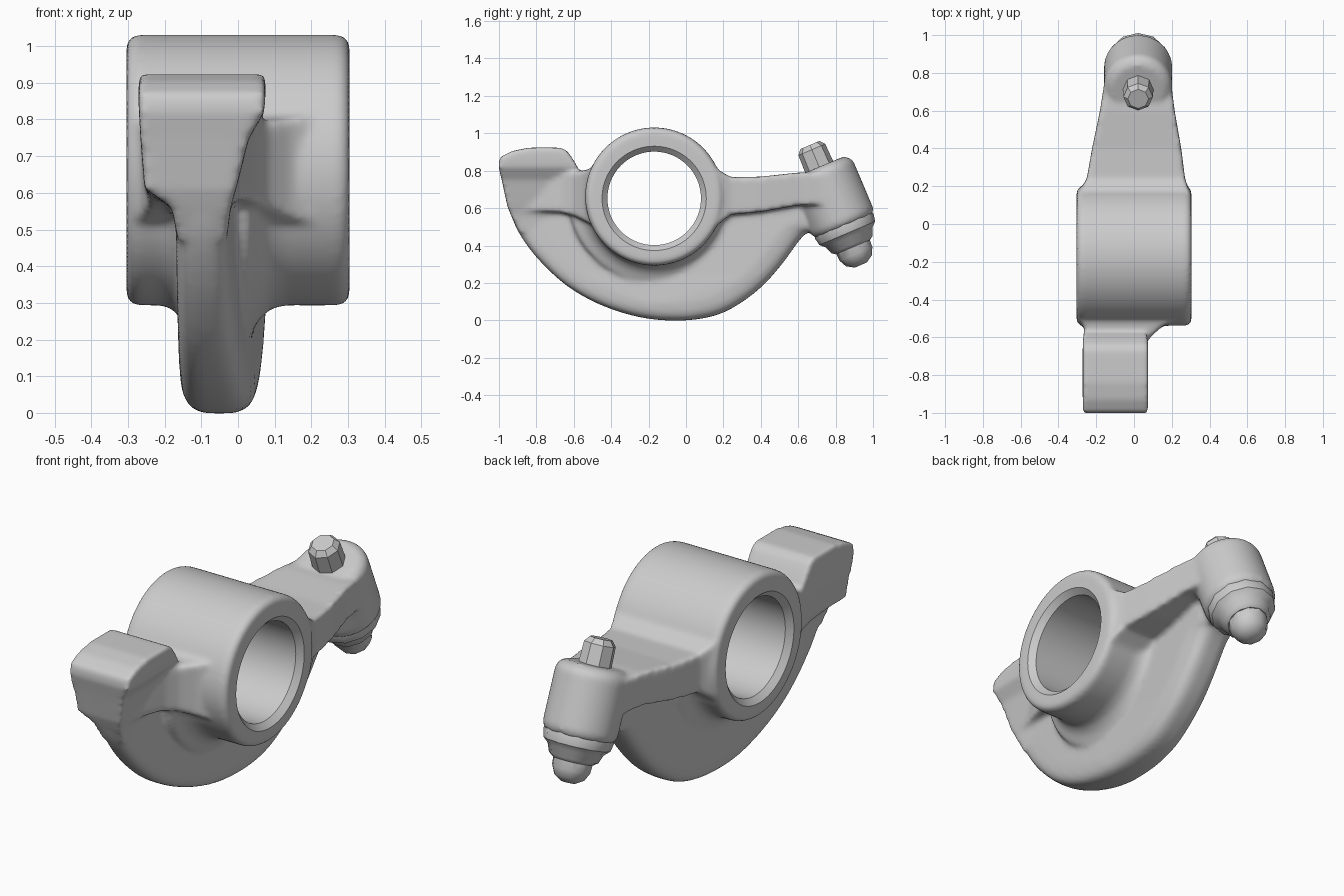
import bpy, bmesh
from math import cos, sin, tau, pi
from mathutils import Vector

if "Cube" in bpy.data.objects:
    bpy.data.objects.remove(bpy.data.objects["Cube"])

HUB_Y, HUB_Z = -0.17, 0.662


def loft(bm, rings):
    """Skin a list of equal-length point rings and cap both ends."""
    vs = [[bm.verts.new(p) for p in r] for r in rings]
    n = len(vs[0])
    faces = [bm.faces.new((a[i], a[(i + 1) % n], b[(i + 1) % n], b[i]))
             for a, b in zip(vs, vs[1:]) for i in range(n)]
    faces += [bm.faces.new(vs[0]), bm.faces.new(vs[-1])]
    bmesh.ops.recalc_face_normals(bm, faces=faces)


def curve_through(points, steps=4):
    """Smooth open curve through the points (Catmull-Rom)."""
    p = [Vector(q) for q in points]
    p = [2 * p[0] - p[1]] + p + [2 * p[-1] - p[-2]]
    out = []
    for a, b, c, d in zip(p, p[1:], p[2:], p[3:]):
        for k in range(steps):
            t = k / steps
            out.append(0.5 * (2 * b + (c - a) * t + (2 * a - 5 * b + 4 * c - d) * t ** 2
                              + (3 * b - a - 3 * c + d) * t ** 3))
    return out + [p[-2]]


def turned_x(profile, n=96, arc=None):
    """Rings about the hub axis from (x, radius); arc limits it to a sector."""
    a0, a1 = arc or (0, tau)
    steps = n if arc is None else n + 1
    angles = [a0 + (a1 - a0) * i / n for i in range(steps)]
    return [[(x, HUB_Y + r * cos(a), HUB_Z + r * sin(a)) for a in angles] for x, r in profile]


def turned_boss(profile, n):
    """Rings about the tilted boss axis from (height, radius)."""
    base = Vector((0.022, 0.784, 0.65))
    up, side = Vector((0, -0.39, 0.921)), Vector((0, 0.921, 0.39))
    return [[base + up * t + side * (r * cos(tau * i / n)) + Vector((r * sin(tau * i / n), 0, 0))
             for i in range(n)] for t, r in profile]


def make_object(name, bm):
    mesh = bpy.data.meshes.new(name)
    bm.to_mesh(mesh)
    bm.free()
    ob = bpy.data.objects.new(name, mesh)
    bpy.context.collection.objects.link(ob)
    return ob


def activate(ob):
    bpy.ops.object.select_all(action='DESELECT')
    ob.select_set(True)
    bpy.context.view_layer.objects.active = ob


body = bmesh.new()

# Hub barrel
loft(body, turned_x([(-0.304, 0.349), (-0.282, 0.369), (0.282, 0.369), (0.304, 0.349)]))

# Fillet collar between the hub and the web, lower half only
loft(body, turned_x([(-0.22, 0.365), (-0.175, 0.38), (-0.155, 0.41), (-0.14, 0.46),
                     (0.03, 0.46), (0.055, 0.41), (0.085, 0.38), (0.14, 0.365)],
                    64, (pi * 1.03, tau * 1.0)))

# Curved web with a rounded rim, leaning slightly from front to back
outline = curve_through([(-0.975, 0.70), (-0.94, 0.58), (-0.90, 0.48), (-0.83, 0.375),
                         (-0.74, 0.275), (-0.63, 0.18), (-0.50, 0.103), (-0.36, 0.047),
                         (-0.22, 0.012), (-0.08, -0.001), (0.06, 0.006), (0.19, 0.038),
                         (0.31, 0.105), (0.42, 0.195), (0.52, 0.31), (0.60, 0.42),
                         (0.65, 0.47), (0.72, 0.50), (0.75, 0.68)])
web = []
for scale, f in [(0.86, -1), (0.93, -0.93), (0.97, -0.8), (0.99, -0.62), (1, -0.35),
                 (1, 0.35), (0.99, 0.62), (0.97, 0.8), (0.93, 0.93), (0.86, 1)]:
    ring = []
    for y, z in outline:
        centre = -0.1 + 0.055 * (y + 0.95)
        half = min(0.1, 0.07 + 0.04 * (y + 0.95))
        ring.append((centre + f * half, HUB_Y + (y - HUB_Y) * scale, HUB_Z + (z - HUB_Z) * scale))
    web.append(ring)
loft(body, web)

# Rear arm and front neck: box sections along y (y, x0, x1, z0, z1)
rear_arm = [(0.02, -0.29, 0.29, 0.40, 0.90), (0.12, -0.30, 0.30, 0.46, 0.86),
            (0.18, -0.285, 0.29, 0.52, 0.80), (0.24, -0.25, 0.27, 0.565, 0.765),
            (0.40, -0.222, 0.25, 0.58, 0.768), (0.60, -0.18, 0.215, 0.615, 0.79),
            (0.76, -0.155, 0.195, 0.62, 0.79)]
front_neck = [(-0.94, -0.20, -0.025, 0.60, 0.72), (-0.80, -0.235, 0.005, 0.585, 0.75),
              (-0.66, -0.245, 0.05, 0.575, 0.78), (-0.60, -0.25, 0.085, 0.56, 0.79),
              (-0.55, -0.265, 0.14, 0.535, 0.80), (-0.51, -0.28, 0.21, 0.515, 0.81),
              (-0.45, -0.29, 0.26, 0.50, 0.82)]
for part in (rear_arm, front_neck):
    loft(body, [[(x0, y, z0), (x1, y, z0), (x1, y, z1), (x0, y, z1)]
                for y, x0, x1, z0, z1 in part])

# Contact pad: box sections up z (z, x0, x1, y0, y1)
pad = [(0.47, -0.165, -0.03, -0.89, -0.60), (0.56, -0.18, -0.02, -0.935, -0.58),
       (0.61, -0.255, -0.005, -0.955, -0.57), (0.75, -0.266, 0.03, -0.985, -0.57),
       (0.82, -0.27, 0.072, -1.002, -0.58), (0.87, -0.272, 0.075, -0.998, -0.61),
       (0.905, -0.27, 0.075, -0.93, -0.635), (0.923, -0.268, 0.073, -0.84, -0.67)]
loft(body, [[(x0, y0, z), (x1, y0, z), (x1, y1, z), (x0, y1, z)] for z, x0, x1, y0, y1 in pad])

# Tilted boss at the rear end
loft(body, turned_boss([(0.185, 0.14), (0.165, 0.17), (0.14, 0.181), (-0.13, 0.181), (-0.16, 0.165)], 48))

# Fuse into one casting and soften the joins
casting = make_object("lever_body", body)
activate(casting)
remesh = casting.modifiers.new("fuse", 'REMESH')
remesh.mode = 'VOXEL'
remesh.voxel_size = 0.0115
soften = casting.modifiers.new("soften", 'SMOOTH')
soften.factor = 0.5
soften.iterations = 12

# Bore with chamfered mouths
cutter_bm = bmesh.new()
loft(cutter_bm, turned_x([(-0.34, 0.315), (-0.275, 0.25), (0.275, 0.25), (0.34, 0.315)]))
cutter = make_object("bore_cutter", cutter_bm)
cutter.location.z = -0.01
cutter.hide_render = True
bore = casting.modifiers.new("bore", 'BOOLEAN')
bore.operation = 'DIFFERENCE'
bore.solver = 'EXACT'
bore.object = cutter
bpy.context.view_layer.update()
for mod in list(casting.modifiers):
    bpy.ops.object.modifier_apply(modifier=mod.name)
bpy.data.objects.remove(cutter)
bpy.ops.object.shade_smooth_by_angle(angle=0.7)

# Adjuster: stud on top, lock nut and foot below
for name, profile, sides in [
        ("adjuster_stud", [(0.15, 0.082), (0.285, 0.078), (0.312, 0.055)], 8),
        ("lock_nut", [(-0.12, 0.16), (-0.16, 0.17), (-0.20, 0.162), (-0.225, 0.135),
                      (-0.265, 0.12), (-0.28, 0.10)], 12),
        ("adjuster_foot", [(-0.24, 0.10), (-0.32, 0.095), (-0.36, 0.075), (-0.385, 0.035)], 10)]:
    bm = bmesh.new()
    loft(bm, turned_boss(profile, sides))
    ob = make_object(name, bm)
    activate(ob)
    bpy.ops.object.shade_smooth_by_angle(angle=0.6)
